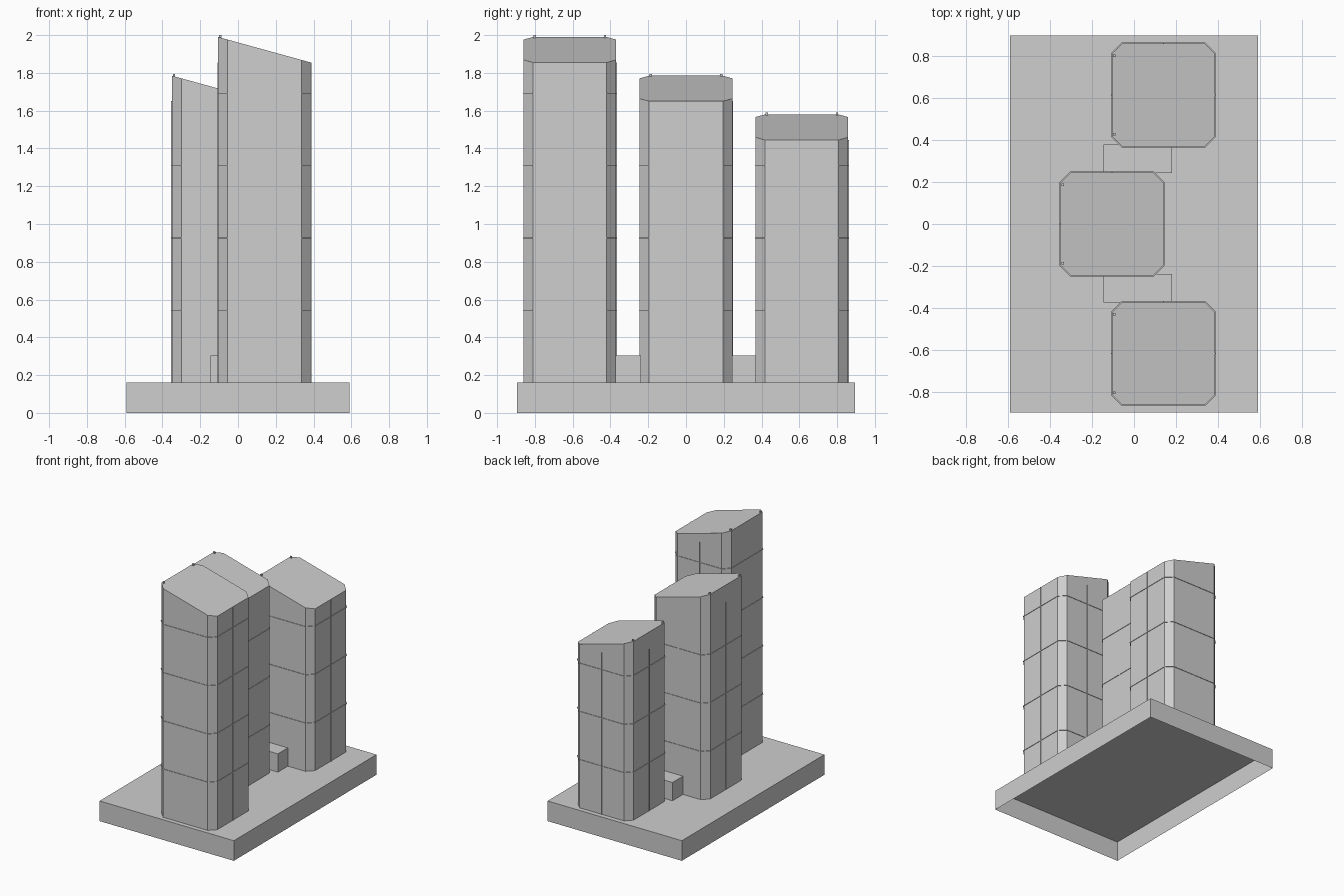
import bpy
import bmesh

if "Cube" in bpy.data.objects:
    bpy.data.objects.remove(bpy.data.objects["Cube"], do_unlink=True)

GROUND = 0.16   # top of the plinth
HALF = 0.245    # half width of a tower
CUT = 0.05      # corner chamfer
SLOPE = 0.135   # roof drop from -x side to +x side

grey = bpy.data.materials.new("light_concrete")
grey.use_nodes = True
colour = (0.62, 0.62, 0.62, 1)
grey.diffuse_color = colour
grey.node_tree.nodes["Principled BSDF"].inputs["Base Color"].default_value = colour


def finish(name, bm):
    mesh = bpy.data.meshes.new(name)
    bmesh.ops.recalc_face_normals(bm, faces=bm.faces)
    bm.to_mesh(mesh)
    bm.free()
    mesh.materials.append(grey)
    obj = bpy.data.objects.new(name, mesh)
    bpy.context.collection.objects.link(obj)
    return obj


def add_box(bm, low, high):
    verts = bmesh.ops.create_cube(bm, size=1)["verts"]
    for v in verts:
        v.co = [a + (b - a) * (c + 0.5) for a, b, c in zip(low, high, v.co)]
    return verts


def add_prism(bm, cx, cy, half, z0, roof):
    """Square prism with chamfered corners; roof(x) gives the top height."""
    e = half - CUT
    ring = [(e, -half), (half, -e), (half, e), (e, half),
            (-e, half), (-half, e), (-half, -e), (-e, -half)]
    bottom = [bm.verts.new((cx + x, cy + y, z0)) for x, y in ring]
    top = [bm.verts.new((cx + x, cy + y, roof(x))) for x, y in ring]
    bm.faces.new(bottom)
    bm.faces.new(top)
    for i in range(8):
        j = (i + 1) % 8
        bm.faces.new((bottom[i], bottom[j], top[j], top[i]))


def tower(name, cx, cy, height, floors):
    def roof(x):
        return height - SLOPE * (x + HALF) / (2 * HALF)

    # sloped-roof body
    bm = bmesh.new()
    add_prism(bm, cx, cy, HALF, GROUND, roof)
    finish(name + "_body", bm)

    # thin floor bands
    bm = bmesh.new()
    for i in range(floors):
        z = GROUND + 0.383 * (i + 1)
        add_prism(bm, cx, cy, HALF + 0.004, z - 0.002, lambda x: z + 0.002)
    finish(name + "_floor_bands", bm)

    # thin vertical fins on the side and back faces
    bm = bmesh.new()
    out = HALF + 0.004
    t = 0.002
    top = height - SLOPE
    add_box(bm, (cx + HALF - t, cy - t, GROUND), (cx + out, cy + t, top))
    add_box(bm, (cx - out, cy - t, GROUND), (cx - HALF + t, cy + t, top))
    add_box(bm, (cx - t, cy + HALF - t, GROUND), (cx + t, cy + out, top))
    finish(name + "_fins", bm)

    # small posts on the high edge of the roof
    bm = bmesh.new()
    for side in (-1, 1):
        x, y = cx - HALF + 0.011, cy + side * 0.186
        add_box(bm, (x - 0.006, y - 0.006, height - 0.03),
                (x + 0.006, y + 0.006, height + 0.01))
    finish(name + "_roof_posts", bm)


# plinth, hollow and open underneath
bm = bmesh.new()
add_box(bm, (-0.59, -0.895, 0), (0.59, 0.895, GROUND))
underside = [f for f in bm.faces if f.calc_center_median().z < 0.01]
bmesh.ops.delete(bm, geom=underside, context="FACES_ONLY")
finish("plinth", bm)

# three towers stepping down to the back
tower("front_tower", 0.14, -0.615, 1.99, 4)
tower("middle_tower", -0.105, 0, 1.785, 3)
tower("back_tower", 0.14, 0.613, 1.58, 3)

# low link blocks between the towers
for name, y0, y1 in (("front_link", -0.372, -0.238), ("back_link", 0.243, 0.377)):
    bm = bmesh.new()
    add_box(bm, (-0.145, y0, GROUND), (0.18, y1, 0.305))
    finish(name, bm)
